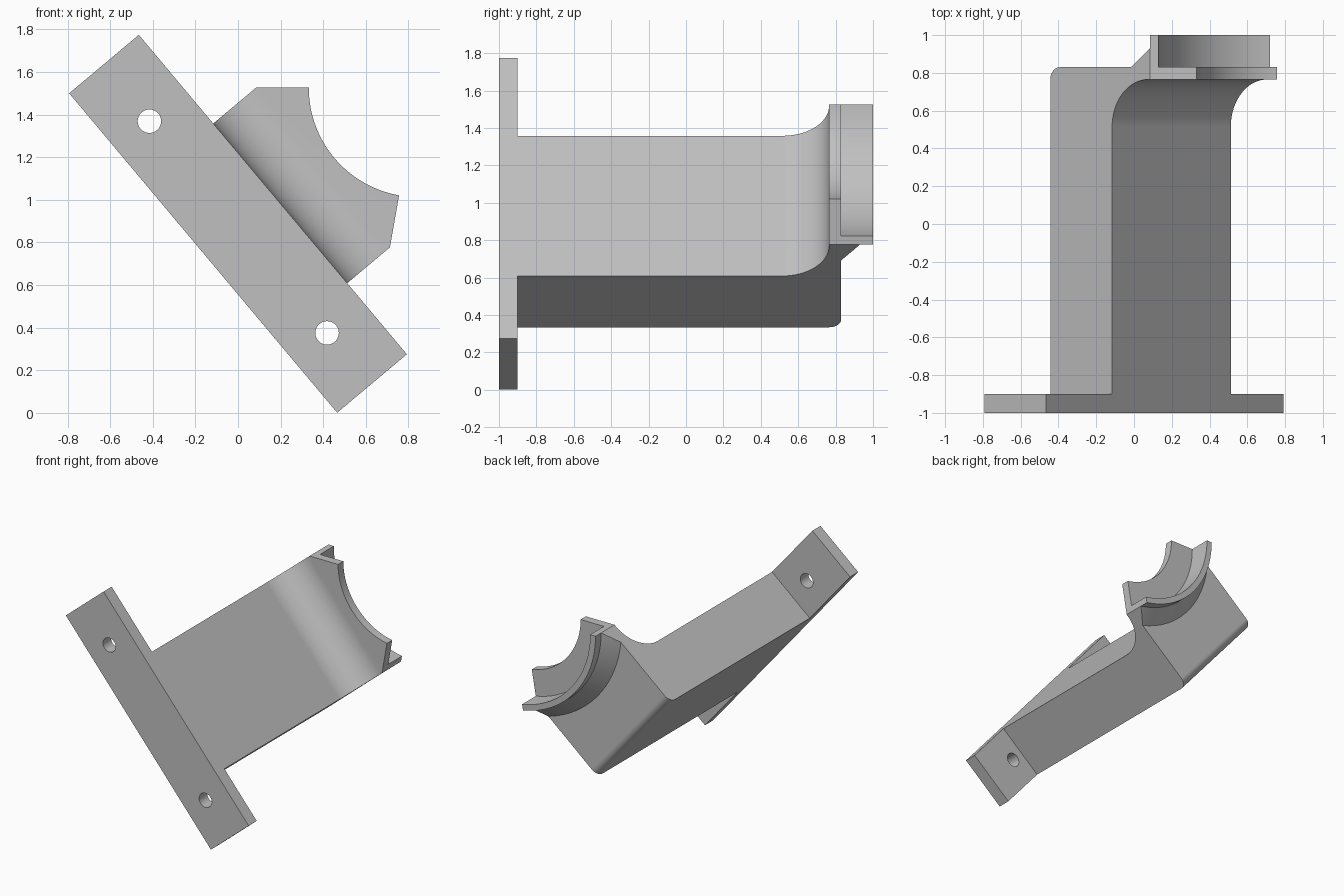
import bpy, bmesh
from math import sin, cos, radians
from mathutils import Vector

if "Cube" in bpy.data.objects:
    bpy.data.objects.remove(bpy.data.objects["Cube"], do_unlink=True)

# Everything is modelled upright, then tilted about the y axis
TILT = radians(50)
LIFT = 0.8875
MID, HALF = 0.054, 0.489          # arm centre and half width
THICK = 0.2135                    # half thickness of arm and plate
AXIS, SPAN = 1.058, radians(40)   # saddle axis height and half angle
BORE = 0.513
RIM = HALF / sin(SPAN)
WALL_IN, WALL_OUT = 0.765, 0.83

grey = bpy.data.materials.new("plain_grey")
grey.use_nodes = True
colour = (0.53, 0.53, 0.53, 1)
grey.diffuse_color = colour
grey.node_tree.nodes["Principled BSDF"].inputs["Base Color"].default_value = colour


def arc(cx, cy, r, start, end, n):
    steps = [start + (end - start) * i / n for i in range(n + 1)]
    return [(cx + r * cos(a), cy + r * sin(a)) for a in steps]


def finish(name, bm):
    bmesh.ops.recalc_face_normals(bm, faces=bm.faces)
    mesh = bpy.data.meshes.new(name)
    bm.to_mesh(mesh)
    bm.free()
    ob = bpy.data.objects.new(name, mesh)
    bpy.context.collection.objects.link(ob)
    ob.rotation_euler.y = TILT
    ob.location.z = LIFT
    mesh.materials.append(grey)
    return ob


def prism(name, outline, place, offset):
    bm = bmesh.new()
    face = bm.faces.new([bm.verts.new(place(*p)) for p in outline])
    grown = bmesh.ops.extrude_face_region(bm, geom=[face])
    verts = [g for g in grown["geom"] if isinstance(g, bmesh.types.BMVert)]
    bmesh.ops.translate(bm, verts=verts, vec=offset)
    return finish(name, bm)


def across(y):
    return lambda u, v: (u, y, v)


def activate(ob):
    bpy.ops.object.select_all(action='DESELECT')
    ob.select_set(True)
    bpy.context.view_layer.objects.active = ob


def cut(ob, cutter):
    cutter.hide_render = True
    mod = ob.modifiers.new("cut", 'BOOLEAN')
    mod.operation = 'DIFFERENCE'
    mod.solver = 'EXACT'
    mod.object = cutter
    activate(ob)
    bpy.ops.object.modifier_apply(modifier=mod.name)
    bpy.data.objects.remove(cutter, do_unlink=True)


def sweep(name, section, clip=None):
    # Turn a (radius, y) section about the saddle axis
    bm = bmesh.new()
    n = 32
    rings = []
    for i in range(n + 1):
        a = -SPAN + 2 * SPAN * i / n
        rings.append([bm.verts.new((MID + r * sin(a), y, AXIS - r * cos(a)))
                      for r, y in section])
    k = len(section)
    for a, b in zip(rings, rings[1:]):
        for j in range(k):
            m = (j + 1) % k
            bm.faces.new((a[j], a[m], b[m], b[j]))
    bm.faces.new(rings[0])
    bm.faces.new(rings[-1])
    if clip:
        for side in (-1, 1):
            geom = bm.verts[:] + bm.edges[:] + bm.faces[:]
            res = bmesh.ops.bisect_plane(
                bm, geom=geom, plane_co=(MID + side * clip, 0, 0),
                plane_no=(side, 0, 0), clear_outer=True)
            edges = [g for g in res["geom_cut"] if isinstance(g, bmesh.types.BMEdge)]
            bmesh.ops.contextual_create(bm, geom=edges)
    return finish(name, bm)


# Mounting plate with two screw holes
L = 0.9785
plate = prism("mounting_plate", [(-L, -THICK), (L, -THICK), (L, THICK), (-L, THICK)],
              across(-1), Vector((0, 0.1, 0)))
for u in (-0.636, 0.661):
    hole = prism("hole_cutter", arc(u, -0.009, 0.055, 0, radians(352.5), 47),
                 across(-1.1), Vector((0, 0.3, 0)))
    cut(plate, hole)

# Arm with a rounded heel and a fillet running up into the end wall
R, HEEL = 0.25, 0.065
profile = [(-0.9, -THICK)]
profile += arc(WALL_OUT - HEEL, HEEL - THICK, HEEL, radians(-90), 0, 10)
profile += [(WALL_OUT, 0.7), (WALL_IN, 0.7)]
profile += arc(WALL_IN - R, THICK + R, R, 0, radians(-90), 20)
profile += [(-0.9, THICK)]
arm = prism("arm", profile, lambda y, v: (MID - HALF, y, v), Vector((2 * HALF, 0, 0)))

# Round saddle opening with radial shoulders
down = radians(-90)
opening = arc(MID, AXIS, BORE, down - SPAN, down + SPAN, 40)
edge = AXIS - 0.9 * cos(SPAN)
reach = 0.9 * sin(SPAN)
opening += [(MID + reach, edge), (MID + reach, 1.2), (MID - reach, 1.2), (MID - reach, edge)]
cut(arm, prism("opening_cutter", opening, across(0.4), Vector((0, 0.8, 0))))

# Saddle rim and the sloped web that braces it
rim = sweep("saddle_rim", [(RIM - 0.046, WALL_OUT), (RIM, WALL_OUT), (RIM, 1), (RIM - 0.046, 1)])
web = sweep("rim_brace", [(RIM - 0.002, WALL_OUT), (RIM + 0.105, WALL_OUT),
                          (RIM - 0.002, 0.932)], HALF)

for ob in (plate, arm, rim, web):
    activate(ob)
    bpy.ops.object.shade_smooth_by_angle(angle=radians(30))
    weighted = ob.modifiers.new("even_normals", 'WEIGHTED_NORMAL')
    weighted.keep_sharp = True
